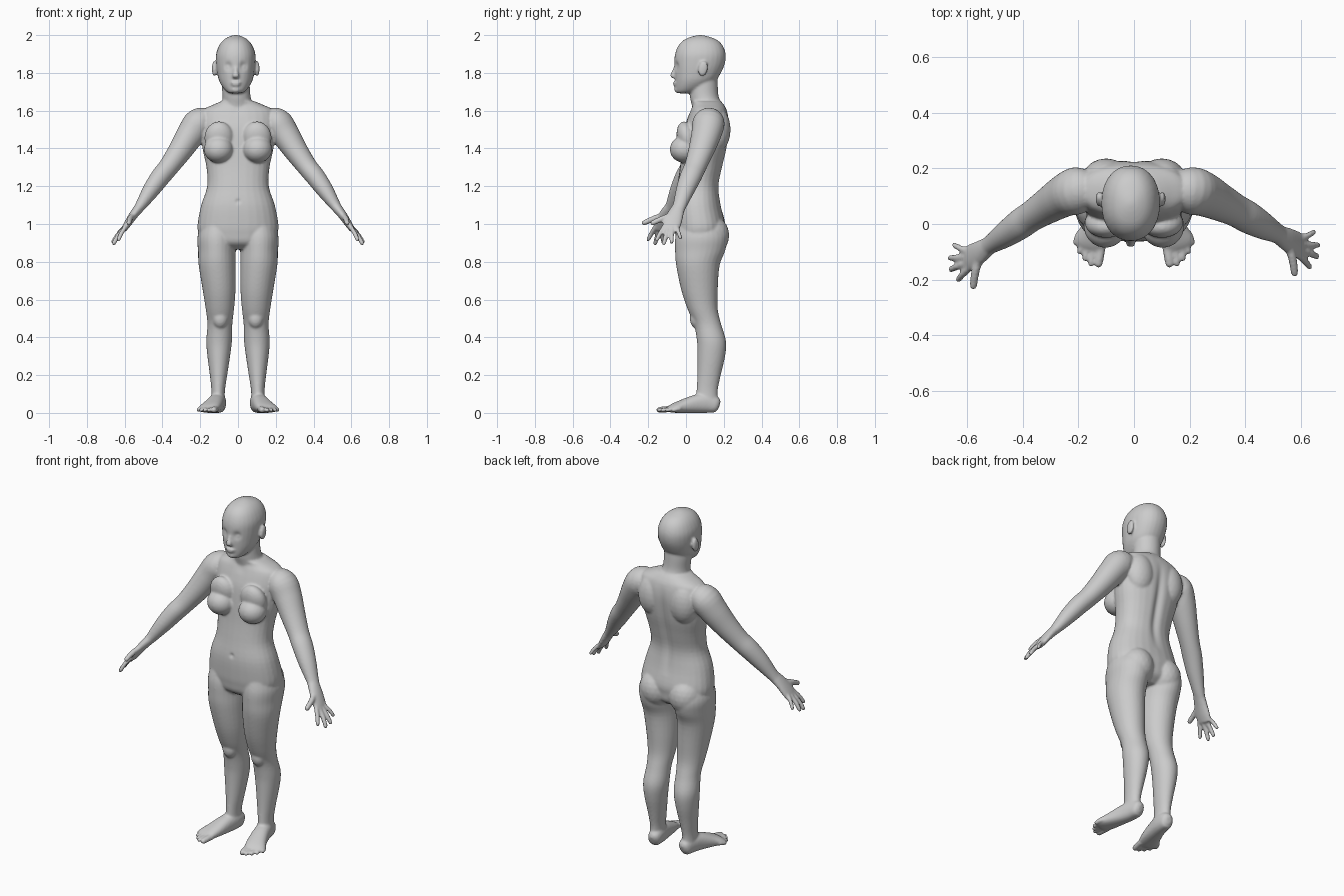
import bpy, bmesh, math
from mathutils import Vector, Matrix

bm = bmesh.new()
X, Y, Z = Vector((1, 0, 0)), Vector((0, 1, 0)), Vector((0, 0, 1))


def resample(secs, sub):
    """Catmull-Rom interpolation of section tuples."""
    p = [Vector(s) for s in secs]
    p = [p[0] * 2 - p[1]] + p + [p[-1] * 2 - p[-2]]
    out = []
    for i in range(1, len(p) - 2):
        a, b, c, d = p[i - 1:i + 3]
        for k in range(sub):
            t = k / sub
            out.append((b * 2 + (c - a) * t + (a * 2 - b * 5 + c * 4 - d) * t * t
                        + (b * 3 - a - c * 3 + d) * t ** 3) * 0.5)
    return out + [p[-2]]


def loft(secs, hint=X, axis=None, s=1, n=28, sub=4, power=2.0):
    """Closed tube through (x, y, z, width radius, depth radius) sections."""
    pts = resample(secs, sub)
    cen = [Vector(p[:3]) for p in pts]
    rings = []
    for i, p in enumerate(pts):
        t = axis or (cen[min(i + 1, len(cen) - 1)] - cen[max(i - 1, 0)]).normalized()
        u = (hint - t * hint.dot(t)).normalized()
        v = t.cross(u)
        ring = []
        for k in range(n):
            a = 2 * math.pi * k / n
            ca, sa = math.cos(a), math.sin(a)
            ca = math.copysign(abs(ca) ** (2 / power), ca)
            sa = math.copysign(abs(sa) ** (2 / power), sa)
            q = cen[i] + u * (ca * max(p[3], .001)) + v * (sa * max(p[4], .001))
            ring.append(bm.verts.new((q.x * s, q.y, q.z)))
        rings.append(ring)
    for r0, r1 in zip(rings, rings[1:]):
        for k in range(n):
            bm.faces.new((r0[k], r0[(k + 1) % n], r1[(k + 1) % n], r1[k]))
    bm.faces.new(rings[0][::-1])
    bm.faces.new(rings[-1])


def upright(rows, s=1, power=2.0):
    """Vertical loft from (z, x, half width, front y, back y) rows."""
    loft([(x, (f + b) / 2, z, w, (b - f) / 2) for z, x, w, f, b in rows],
         axis=Z, s=s, power=power)


def blob(c, r, s=1, tilt=0):
    m = (Matrix.Translation((c[0] * s, c[1], c[2])) @ Matrix.Rotation(tilt, 4, 'X')
         @ Matrix.Diagonal((*r, 1)))
    bmesh.ops.create_icosphere(bm, subdivisions=3, radius=1, matrix=m)


def digit(points, r, s):
    """Finger or toe: tapered tube with a round tip."""
    a, b = Vector(points[-2]), Vector(points[-1])
    d = (b - a).normalized()
    secs = [(*p, r, r) for p in points[:-1]]
    secs += [(*(b - d * r), r * .9, r * .9), (*(b - d * r * .3), r * .65, r * .65),
             (*b, r * .15, r * .15)]
    loft(secs, hint=Vector((.1, 1, .1)) if abs(d.z) > .3 else X, s=s, n=12, sub=2)


# torso and neck
upright([(.865, 0, .13, .0, .15), (.90, 0, .19, -.045, .195), (.95, 0, .21, -.057, .205),
         (1.0, 0, .214, -.062, .208), (1.1, 0, .195, -.063, .185), (1.2, 0, .163, -.047, .174),
         (1.3, 0, .167, -.032, .193), (1.4, 0, .188, -.022, .216), (1.5, 0, .197, -.01, .228),
         (1.56, 0, .20, .008, .226), (1.605, 0, .185, .025, .215), (1.632, 0, .13, .035, .20),
         (1.65, 0, .088, .03, .185)], power=2.25)
upright([(1.58, 0, .085, .035, .20), (1.64, -.004, .079, .027, .185), (1.68, -.008, .074, .02, .172),
         (1.74, -.012, .074, .02, .168), (1.80, -.012, .07, .03, .165)])

# head
HX = -.012
upright([(1.692, HX, .025, -.045, .02), (1.70, HX, .047, -.053, .06), (1.725, HX, .07, -.056, .11),
         (1.76, HX, .089, -.058, .158), (1.80, HX, .098, -.060, .185), (1.85, HX, .104, -.062, .206),
         (1.90, HX, .104, -.058, .210), (1.945, HX, .088, -.040, .194), (1.975, HX, .064, -.01, .164),
         (1.992, HX, .036, .03, .12), (2.0, HX, .01, .065, .085)], power=2.15)
loft([(HX, -.052, 1.84, .010, .010), (HX, -.062, 1.81, .012, .012),
      (HX, -.070, 1.785, .018, .015), (HX, -.062, 1.772, .014, .010)], axis=Z, n=14)
blob((HX, -.058, 1.748), (.028, .012, .007))
blob((HX, -.058, 1.737), (.024, .011, .007))
blob((HX, -.046, 1.712), (.026, .016, .018))

for s in (-1, 1):
    # ears
    blob((.114 + HX * s, .09, 1.822), (.012, .026, .042), s, -.2)
    # breasts, shoulder blades, buttocks
    blob((.103, -.008, 1.395), (.078, .078, .072), s)
    blob((.10, .005, 1.455), (.078, .052, .09), s, .25)
    blob((.10, .165, 1.50), (.085, .071, .12), s)
    blob((.095, .125, .94), (.098, .104, .11), s)
    # legs
    upright([(1.0, .11, .085, -.04, .19), (.93, .112, .103, -.057, .218), (.86, .112, .1, -.058, .208),
             (.78, .11, .098, -.052, .178), (.65, .1, .087, -.025, .168), (.55, .096, .075, .008, .168),
             (.47, .096, .066, .042, .186), (.38, .1, .068, .058, .212), (.3, .102, .06, .061, .207),
             (.2, .103, .046, .06, .184), (.12, .105, .036, .056, .168), (.06, .106, .036, .05, .168)], s)
    blob((.094, .06, .50), (.042, .04, .055), s)
    # feet
    loft([(.098, .176, .038, .015, .02), (.10, .16, .043, .034, .042), (.105, .11, .052, .042, .052),
          (.118, .05, .047, .046, .048), (.138, -.02, .034, .053, .035), (.157, -.065, .024, .057, .024),
          (.165, -.088, .018, .048, .015)], hint=Vector((1, .4, 0)), s=s, power=2.3)
    for a, b, r in (((.118, -.075), (.130, -.157), .018), ((.146, -.075), (.156, -.154), .0125),
                    ((.166, -.067), (.179, -.135), .012), ((.183, -.052), (.199, -.110), .012),
                    ((.197, -.032), (.215, -.077), .012)):
        digit([(*a, .022), (*b, .014)], r, s)
    # arms
    loft([(.15, .125, 1.55, .065, .06), (.205, .12, 1.535, .085, .08), (.25, .105, 1.475, .079, .075),
          (.305, .075, 1.39, .068, .064), (.365, .04, 1.305, .058, .054), (.41, .012, 1.25, .057, .052),
          (.46, -.02, 1.18, .049, .045), (.51, -.05, 1.105, .037, .031),
          (.535, -.065, 1.07, .034, .024)], hint=Y, s=s)
    # hands
    loft([(.52, -.058, 1.09, .034, .027), (.555, -.08, 1.045, .044, .023), (.585, -.097, 1.0, .049, .019),
          (.606, -.106, .967, .044, .014)], hint=Y, s=s)
    for a, b, r in (((.592, -.136, .99), (.636, -.182, .908), .0125),
                    ((.603, -.118, .977), (.663, -.142, .888), .013),
                    ((.607, -.096, .975), (.667, -.100, .896), .0125),
                    ((.602, -.074, .985), (.652, -.050, .918), .0115)):
        mid = [(a[i] + b[i]) / 2 + (.003, 0, .003)[i] for i in range(3)]
        digit([a, mid, b], r, s)
    digit([(.55, -.09, 1.05), (.570, -.145, 1.03), (.580, -.212, 1.0)], .0155, s)

# fuse all parts into one skin
bmesh.ops.recalc_face_normals(bm, faces=bm.faces)
src = bpy.data.meshes.new("body_parts")
bm.to_mesh(src)
bm.free()
body = bpy.data.objects.new("body", src)
bpy.context.collection.objects.link(body)
rm = body.modifiers.new("fuse", 'REMESH')
rm.mode = 'VOXEL'
rm.voxel_size = .0065
sm = body.modifiers.new("soften", 'SMOOTH')
sm.factor, sm.iterations = .5, 5
bpy.context.view_layer.update()
mesh = bpy.data.meshes.new_from_object(body.evaluated_get(bpy.context.evaluated_depsgraph_get()))
body.modifiers.clear()
body.data = mesh
mesh.name = "body"
bpy.data.meshes.remove(src)

# sculpted details: (centre, radius, push)
brushes = [((HX + .04, -.052, 1.835), .02, (0, .013, 0)), ((HX - .04, -.052, 1.835), .02, (0, .013, 0)),
           ((HX + .04, -.046, 1.832), .011, (0, -.007, 0)), ((HX - .04, -.046, 1.832), .011, (0, -.007, 0)),
           ((0, .0, 1.615), .025, (0, .01, 0)), ((0, -.062, 1.12), .012, (0, .007, 0))]
for v in mesh.vertices:
    p = v.co.copy()
    for c, r, push in brushes:
        d2 = (p - Vector(c)).length_squared / (r * r)
        if d2 < 6:
            v.co += Vector(push) * math.exp(-d2)
    # spine groove
    if p.y > .1 and 1.05 < p.z < 1.6:
        fade = math.sin(math.pi * (p.z - 1.05) / .55)
        v.co.y -= .014 * fade * math.exp(-(p.x / .022) ** 2)
    # arms swing slightly to one side
    if abs(p.x) > .22:
        t = min((abs(p.x) - .22) / .35, 1)
        v.co.y += math.copysign(.023 * t, p.x)
    v.co.z = max(v.co.z, 0)
mesh.shade_smooth()
